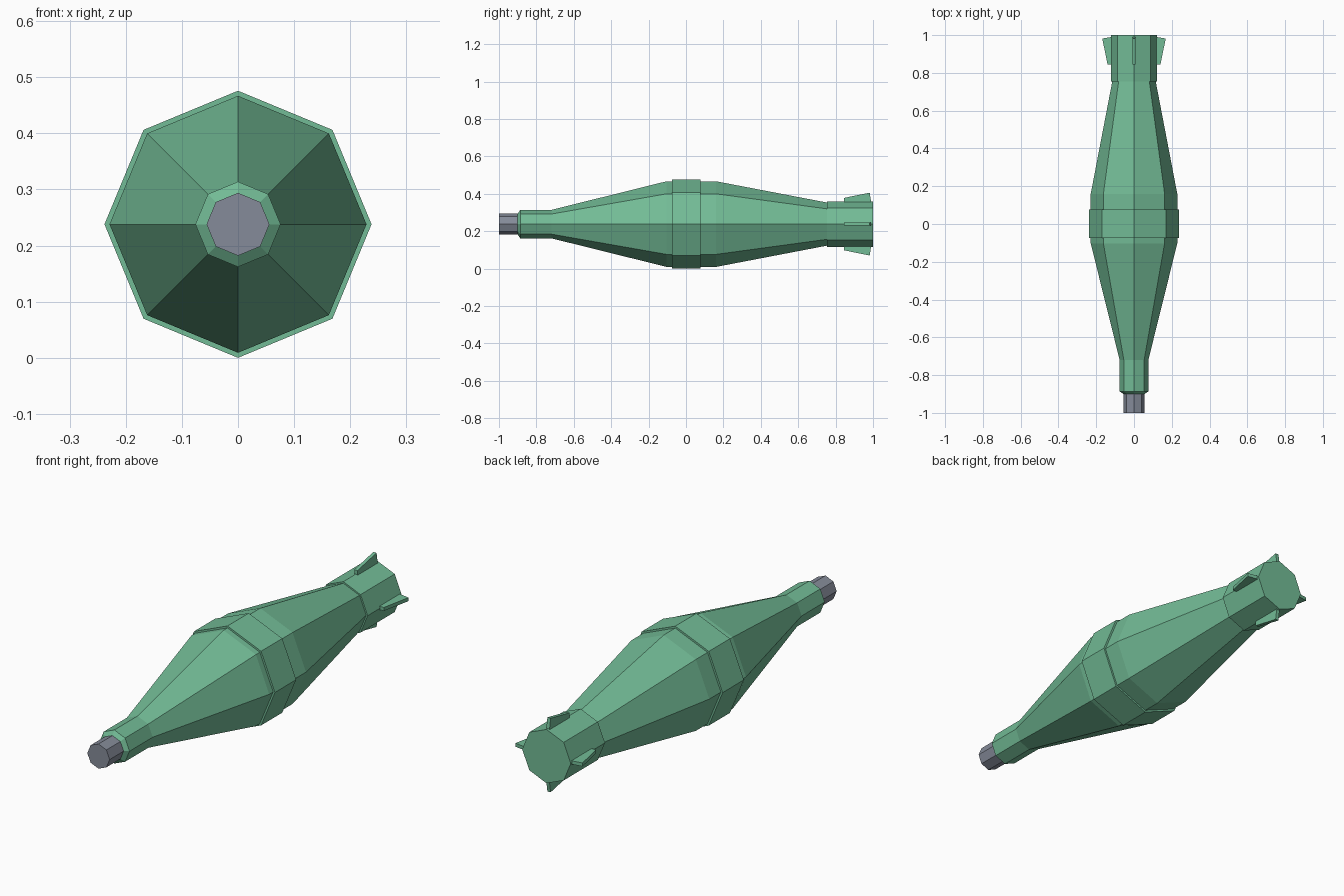
import bpy, bmesh, math
from mathutils import Matrix, Vector

if "Cube" in bpy.data.objects:
    bpy.data.objects.remove(bpy.data.objects["Cube"])

AXIS_Z = 0.238
SIDES = 8


def material(name, rgb):
    m = bpy.data.materials.new(name)
    m.diffuse_color = (*rgb, 1)
    m.use_nodes = True
    m.node_tree.nodes["Principled BSDF"].inputs["Base Color"].default_value = m.diffuse_color
    return m


green = material("soft green", (0.17, 0.50, 0.305))
grey = material("blue grey", (0.235, 0.26, 0.32))


def finish(name, bm, mat):
    bmesh.ops.recalc_face_normals(bm, faces=bm.faces)
    mesh = bpy.data.meshes.new(name)
    bm.to_mesh(mesh)
    bm.free()
    mesh.materials.append(mat)
    obj = bpy.data.objects.new(name, mesh)
    bpy.context.collection.objects.link(obj)
    return obj


def lathe(name, profile, mat):
    """Closed eight-sided solid along y from (y, radius) pairs."""
    bm = bmesh.new()
    rings = []
    for y, r in profile:
        angles = [i * math.tau / SIDES for i in range(SIDES)]
        rings.append([bm.verts.new((r * math.cos(a), y, AXIS_Z + r * math.sin(a)))
                      for a in angles])
    for a, b in zip(rings, rings[1:]):
        for i in range(SIDES):
            j = (i + 1) % SIDES
            bm.faces.new((a[i], a[j], b[j], b[i]))
    bm.faces.new(rings[0])
    bm.faces.new(rings[-1])
    return finish(name, bm, mat)


# Main shell, nose plug, middle band and tail sleeve
lathe("body", [(-0.9, 0.056), (-0.886, 0.076), (-0.72, 0.076), (-0.103, 0.229),
               (0.16, 0.229), (0.76, 0.114)], green)
lathe("nose_plug", [(-1.0, 0.056), (-0.895, 0.056)], grey)
lathe("middle_band", [(-0.075, 0.238), (0.077, 0.238)], green)
lathe("tail_sleeve", [(0.755, 0.122), (1.0, 0.122)], green)

# Four tail fins, each a thin extruded (y, radius) outline
FIN = [(0.845, 0.105), (0.845, 0.14), (0.982, 0.168), (0.992, 0.105)]
HALF = 0.008
for k in range(4):
    bm = bmesh.new()
    face = bm.faces.new([bm.verts.new((-HALF, y, r)) for y, r in FIN])
    ext = bmesh.ops.extrude_face_region(bm, geom=[face])["geom"]
    bmesh.ops.translate(bm, vec=(2 * HALF, 0, 0),
                        verts=[g for g in ext if isinstance(g, bmesh.types.BMVert)])
    bm.transform(Matrix.Translation(Vector((0, 0, AXIS_Z)))
                 @ Matrix.Rotation(k * math.pi / 2, 4, 'Y'))
    finish(f"tail_fin_{k + 1}", bm, green)
